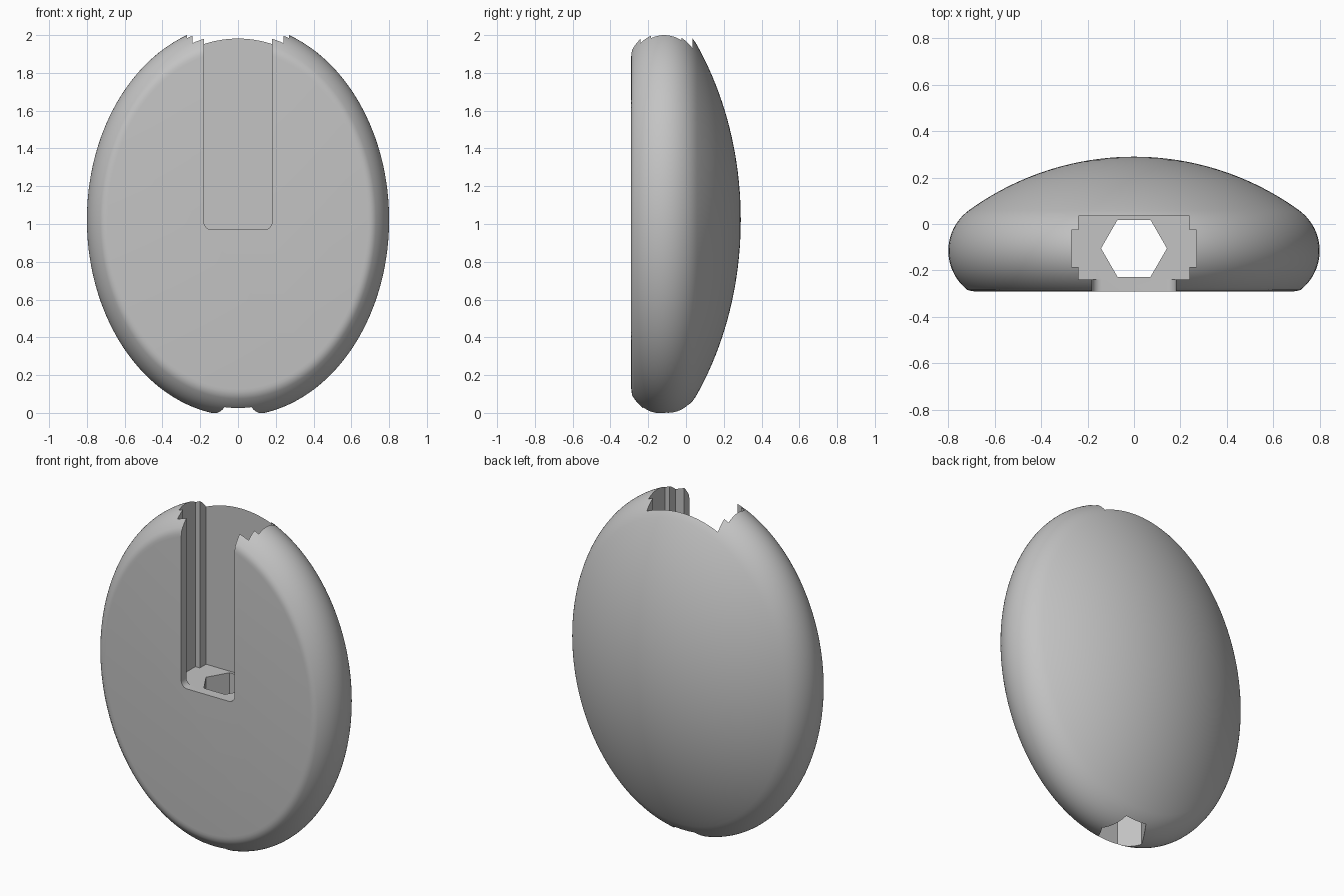
import bpy, bmesh, math

if "Cube" in bpy.data.objects:
    bpy.data.objects.remove(bpy.data.objects["Cube"])

RX, RZ, CZ = 0.80, 1.0385, 1.0225   # half width, half height, centre height
SEGS = 160

grey = bpy.data.materials.new("plain grey")
grey.diffuse_color = (0.55, 0.55, 0.55, 1)
grey.use_nodes = True
grey.node_tree.nodes["Principled BSDF"].inputs["Base Color"].default_value = grey.diffuse_color


def new_object(name, bm):
    bmesh.ops.recalc_face_normals(bm, faces=bm.faces)
    mesh = bpy.data.meshes.new(name)
    bm.to_mesh(mesh)
    bm.free()
    mesh.materials.append(grey)
    ob = bpy.data.objects.new(name, mesh)
    bpy.context.collection.objects.link(ob)
    return ob


def prism(name, points, depth):
    """Extrude a closed outline of 3D points along a depth vector."""
    bm = bmesh.new()
    face = bm.faces.new([bm.verts.new(p) for p in points])
    ext = bmesh.ops.extrude_face_region(bm, geom=[face])["geom"]
    moved = [v for v in ext if isinstance(v, bmesh.types.BMVert)]
    bmesh.ops.translate(bm, verts=moved, vec=depth)
    return new_object(name, bm)


# Profile (radius, y): softened front edge, round rim, shallow domed back
rim_x, rim_y, rim_r, dome_r = 0.585, -0.115, 0.215, 1.2106
join = math.asin(rim_x / (dome_r - rim_r))
start = math.pi - math.radians(38)
profile = [(0.690, -0.290), (0.702, -0.2885)]
for i in range(25):
    a = start + (join - start) * i / 24
    profile.append((rim_x + rim_r * math.sin(a), rim_y + rim_r * math.cos(a)))
for i in range(1, 20):
    a = join * (1 - i / 20)
    profile.append((dome_r * math.sin(a), 0.29 - dome_r + dome_r * math.cos(a)))

# Oval pebble-shaped body
bm = bmesh.new()
rings = []
for r, y in profile:
    rings.append([bm.verts.new((r * math.cos(t), y, CZ + r * RZ / RX * math.sin(t)))
                  for t in (2 * math.pi * k / SEGS for k in range(SEGS))])
bm.faces.new(rings[0])
for a, b in zip(rings, rings[1:]):
    for k in range(SEGS):
        n = (k + 1) % SEGS
        bm.faces.new((a[k], a[n], b[n], b[k]))
tip = bm.verts.new((0, 0.29, CZ))
for k in range(SEGS):
    bm.faces.new((rings[-1][k], rings[-1][(k + 1) % SEGS], tip))
body = new_object("oval_body", bm)

# Stepped socket open at the top
half = [(0.24, -0.24), (0.24, -0.185), (0.27, -0.185),
        (0.27, -0.025), (0.24, -0.025), (0.24, 0.035)]
outline = half + [(-x, y) for x, y in reversed(half)]
socket = prism("socket_cutter", [(x, y, 0.97) for x, y in outline], (0, 0, 1.5))

# Front slot with rounded lower corners
corner = [(0.14 + 0.04 * math.cos(a), 1.01 - 0.04 * math.sin(a))
          for a in (math.pi / 2 * i / 6 for i in range(7))]
right = [(0.18, 2.4)] + corner
outline = right + [(-x, z) for x, z in reversed(right)]
slot = prism("slot_cutter", [(x, -0.5, z) for x, z in outline], (0, 0.262, 0))

# Hexagonal hole from the socket floor through the bottom
hexagon = [(0.142 * math.cos(math.pi / 3 * i), -0.105 + 0.142 * math.sin(math.pi / 3 * i))
           for i in range(6)]
hole = prism("hex_hole_cutter", [(x, y, -0.5) for x, y in hexagon], (0, 0, 1.7))

# Cut the openings and keep their edges crisp
bpy.context.view_layer.objects.active = body
body.select_set(True)
for cutter in (socket, slot, hole):
    mod = body.modifiers.new(cutter.name, 'BOOLEAN')
    mod.operation = 'DIFFERENCE'
    mod.solver = 'EXACT'
    mod.object = cutter
    bpy.ops.object.modifier_apply(modifier=mod.name)
    bpy.data.objects.remove(cutter)
bpy.ops.object.shade_smooth_by_angle(angle=math.radians(28))
